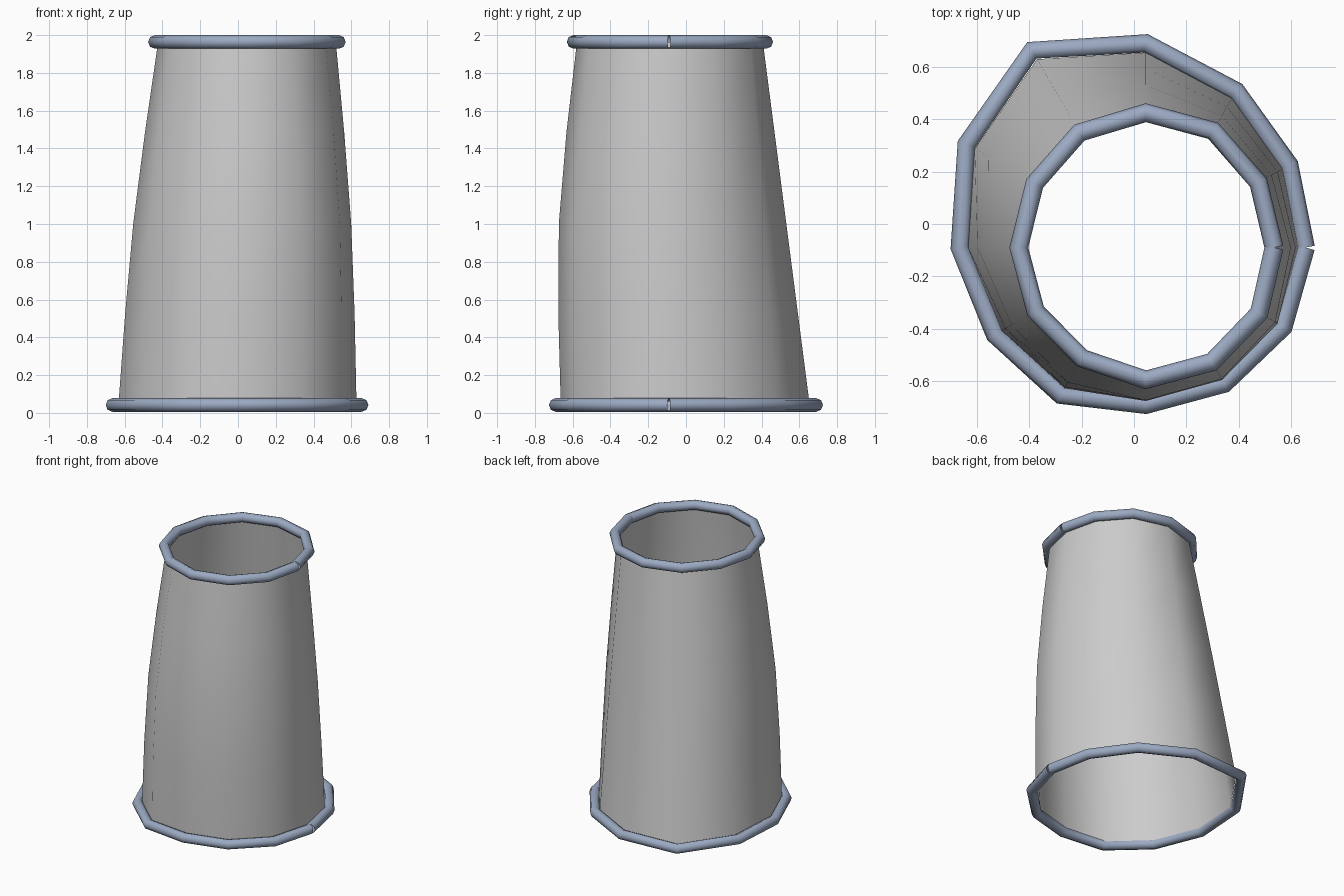
import bpy, bmesh
from math import cos, sin, radians

if "Cube" in bpy.data.objects:
    bpy.data.objects.remove(bpy.data.objects["Cube"])

CX, CY = 0.045, -0.09
SIDES = 12
TOP = [.49, .497, .515, .515, .507, .49, .485, .486, .488, .505, .505, .50]
BOTTOM = [.61, .632, .69, .78, .87, .79, .71, .665, .65, .60, .60, .607]
Z_LOW, Z_HIGH = 0.042, 1.964


def point(i, r, z):
    a = radians(30 * i)
    return (CX + r * cos(a), CY + r * sin(a), z)


# Tapered open wall with a slight bulge towards the front
bm = bmesh.new()
rings = []
for t, bulge in ((0, 0), (.25, .65), (.5, 1), (.75, .65), (1, 0)):
    ring = []
    for i in range(SIDES):
        r = BOTTOM[i] * .955 * (1 - t) + TOP[i] * .965 * t
        r += bulge * .053 * (1 - sin(radians(30 * i))) / 2
        ring.append(bm.verts.new(point(i, r, Z_LOW + (Z_HIGH - Z_LOW) * t)))
    rings.append(ring)
for low, high in zip(rings, rings[1:]):
    for i in range(SIDES):
        j = (i + 1) % SIDES
        bm.faces.new((low[i], low[j], high[j], high[i])).smooth = True
mesh = bpy.data.meshes.new("wall")
bm.to_mesh(mesh)
bm.free()
bpy.context.collection.objects.link(bpy.data.objects.new("wall", mesh))

# Piping material
mat = bpy.data.materials.new("piping_blue_grey")
mat.diffuse_color = (0.33, 0.40, 0.54, 1)
mat.use_nodes = True
mat.node_tree.nodes["Principled BSDF"].inputs["Base Color"].default_value = mat.diffuse_color


# Piping: round tube along the rim, open where its two ends meet
def piping(name, radii, z):
    curve = bpy.data.curves.new(name, 'CURVE')
    curve.dimensions = '3D'
    curve.bevel_depth = 0.036
    curve.bevel_resolution = 2
    spline = curve.splines.new('POLY')
    spline.points.add(SIDES)
    for i in range(SIDES + 1):
        spline.points[i].co = (*point(i, radii[i % SIDES], z), 1)
    spline.use_smooth = True
    ob = bpy.data.objects.new(name, curve)
    bpy.context.collection.objects.link(ob)
    curve.materials.append(mat)
    bpy.ops.object.select_all(action='DESELECT')
    ob.select_set(True)
    bpy.context.view_layer.objects.active = ob
    bpy.ops.object.convert(target='MESH')
    bpy.ops.object.shade_smooth_by_angle(angle=radians(50))


piping("bottom_piping", BOTTOM, Z_LOW)
piping("top_piping", TOP, Z_HIGH)
